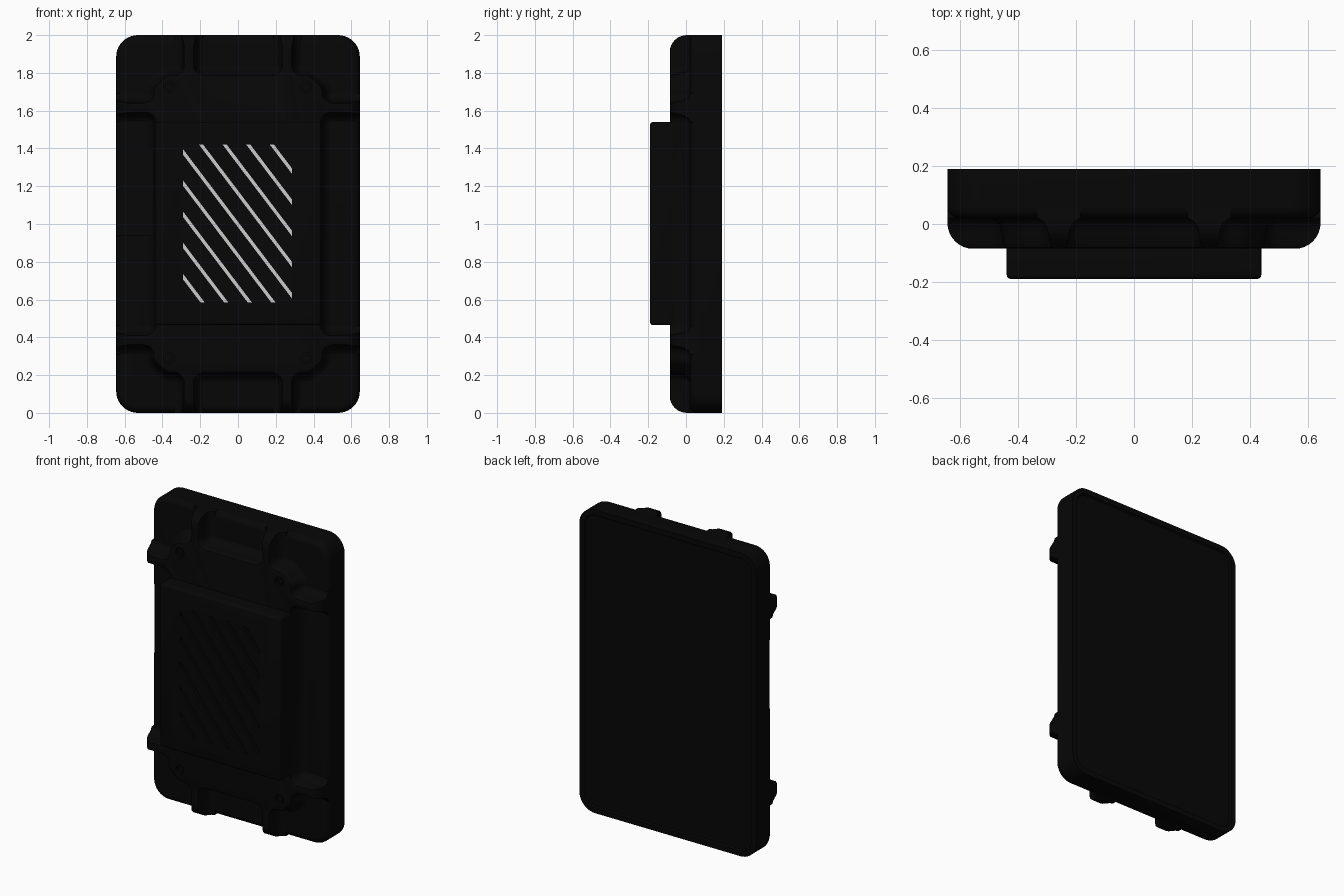
import bpy, bmesh, math
from mathutils import Vector

if "Cube" in bpy.data.objects:
    bpy.data.objects.remove(bpy.data.objects["Cube"])


def material(name, v):
    m = bpy.data.materials.new(name)
    m.diffuse_color = (v, v, v, 1)
    m.use_nodes = True
    m.node_tree.nodes["Principled BSDF"].inputs["Base Color"].default_value = m.diffuse_color
    return m


BLACK = material("black_plastic", 0.002)
GREY = material("grey_backing", 0.55)


def add(name, bm, mat=None):
    bmesh.ops.recalc_face_normals(bm, faces=bm.faces[:])
    me = bpy.data.meshes.new(name)
    bm.to_mesh(me)
    bm.free()
    ob = bpy.data.objects.new(name, me)
    bpy.context.collection.objects.link(ob)
    if mat:
        me.materials.append(mat)
    return ob


def box(name, lo, hi, mat=None, bevel=0):
    bm = bmesh.new()
    bmesh.ops.create_cube(bm, size=1)
    for v in bm.verts:
        v.co = [(a + b) / 2 + c * (b - a) for a, b, c in zip(lo, hi, v.co)]
    if bevel:
        bmesh.ops.bevel(bm, geom=bm.edges[:], offset=bevel, segments=3,
                        profile=0.5, affect='EDGES')
    return add(name, bm, mat)


def rounded(corners, n=7):
    """Round each (x, z, radius) corner of a closed outline with an arc."""
    out = []
    for i, (x, z, r) in enumerate(corners):
        p = Vector((x, z))
        a = (Vector(corners[i - 1][:2]) - p).normalized()
        b = (Vector(corners[(i + 1) % len(corners)][:2]) - p).normalized()
        if not r:
            out.append(p)
            continue
        half = a.angle(b) / 2
        c = p + (a + b).normalized() * (r / math.sin(half))
        t = r / math.tan(half)
        u, w = (p + a * t - c).normalized(), (p + b * t - c).normalized()
        out += [c + u.slerp(w, k / n).normalized() * r for k in range(n + 1)]
    return out


def offset(pts, d):
    """Move a clockwise outline outward by d."""
    out = []
    for i, p in enumerate(pts):
        e = (p - pts[i - 1]).normalized()
        f = (pts[(i + 1) % len(pts)] - p).normalized()
        n1, n2 = Vector((-e.y, e.x)), Vector((-f.y, f.x))
        m = (n1 + n2).normalized()
        out.append(p + m * (d / max(m.dot(n1), .5)))
    return out


def loft(name, outline, profile, mat=None):
    """Stack offset copies of an outline at the (offset, y) profile steps."""
    bm = bmesh.new()
    rings = [[bm.verts.new((p.x, y, 1 + p.y)) for p in offset(outline, d)]
             for d, y in profile]
    n = len(outline)
    for r, s in zip(rings, rings[1:]):
        for i in range(n):
            bm.faces.new((r[i], r[(i + 1) % n], s[(i + 1) % n], s[i]))
    bm.faces.new(rings[0])
    bm.faces.new(rings[-1])
    return add(name, bm, mat)


def boolean(ob, tool, op='DIFFERENCE'):
    m = ob.modifiers.new("cut", 'BOOLEAN')
    m.operation, m.object, m.solver = op, tool, 'EXACT'
    bpy.context.view_layer.objects.active = ob
    bpy.ops.object.modifier_apply(modifier=m.name)


def front_arc(r, y):
    steps = [math.pi / 2 * k / 8 for k in range(9)]
    return [(-r * (1 - math.sin(t)), y + r * (1 - math.cos(t))) for t in steps]


# rounded case shell with a shallow inset back panel
W = 0.645
case_line = rounded([(-W, 1, .115), (W, 1, .115), (W, -1, .115), (-W, -1, .115)], 10)
case = loft("case_body", case_line,
            front_arc(.04, .02) + [(0, .19), (-.035, .19), (-.042, .18)], BLACK)

# raised frame with eight ribs, trimmed to the rounded envelope of the case
Q = [(.23, .79, .052), (.23, 1.15, 0), (.29, 1.15, 0), (.29, .79, .052),
     (.375, .79, .05), (.45, .725, .05), (.45, .645, .05), (.8, .645, 0),
     (.8, .585, 0), (.44, .585, .052)]
R = Q[::-1]
frame_line = rounded(Q + [(x, -z, r) for x, z, r in R]
                     + [(-x, -z, r) for x, z, r in Q]
                     + [(-x, z, r) for x, z, r in R])
frame = loft("ribbed_frame", frame_line,
             [(-.016, -.085), (-.006, -.081), (0, -.07), (.006, -.03), (.013, -.005),
              (.026, .012), (.045, .021), (.045, .1)], BLACK)
envelope = loft("envelope", case_line, front_arc(.09, -.086) + [(0, .15)])
boolean(frame, envelope, 'INTERSECT')

# notch along the left edge
notch = box("notch_cutter", (-.8, -.2, .94), (-.447, .05, 1.4))
boolean(case, notch)
boolean(frame, notch)
helpers = [envelope, notch]

# four sunken screws
screws = []
for x in (-.365, .36):
    for z in (.29, 1.725):
        for name, r, y0, y1 in (("screw_hole", .03, -.2, -.065),
                                ("screw", .019, -.075, -.05)):
            bpy.ops.mesh.primitive_cylinder_add(
                vertices=24, radius=r, depth=y1 - y0,
                location=(x, (y0 + y1) / 2, z), rotation=(math.pi / 2, 0, 0))
            ob = bpy.context.object
            ob.name = name
            if name == "screw":
                ob.data.materials.append(BLACK)
                screws.append(ob)
            else:
                # evaluate the new cutter's placement before using it
                bpy.context.view_layer.update()
                boolean(frame, ob)
                helpers.append(ob)

# centre block with diagonal vent slots
block = box("vent_block", (-.44, -.19, .465), (.44, -.04, 1.54), BLACK, .014)
bm = bmesh.new()
SL, H = 1.32, .015
for k in range(9):
    z0 = .72 + .165 * k
    ends = [(x, z0 - SL * (x + .29)) for x in (-1.2, 1.2)]
    prof = [(x, z + s) for (x, z), ss in zip(ends, ((-H, H), (H, -H))) for s in ss]
    a, b = [[bm.verts.new((x, y, z)) for x, z in prof] for y in (-.3, -.07)]
    bm.faces.new(a)
    bm.faces.new(b[::-1])
    for i in range(4):
        bm.faces.new((a[i], b[i], b[(i + 1) % 4], a[(i + 1) % 4]))
for co, no in (((-.29, 0, 0), (-1, 0, 0)), ((.285, 0, 0), (1, 0, 0)),
               ((0, 0, .585), (0, 0, -1)), ((0, 0, 1.42), (0, 0, 1))):
    bmesh.ops.bisect_plane(bm, geom=bm.verts[:] + bm.edges[:] + bm.faces[:],
                           plane_co=co, plane_no=no, clear_outer=True)
    bmesh.ops.holes_fill(bm, edges=[e for e in bm.edges if e.is_boundary], sides=0)
slots = add("slot_cutter", bm)
boolean(block, slots)
helpers.append(slots)

# light backing seen through the slots
backing = box("vent_backing", (-.31, -.095, .565), (.31, -.06, 1.44), GREY)

for h in helpers:
    bpy.data.objects.remove(h)

# smooth shading with crisp edges
bpy.ops.object.select_all(action='DESELECT')
for ob in [case, frame, block] + screws:
    ob.select_set(True)
bpy.context.view_layer.objects.active = case
bpy.ops.object.shade_smooth_by_angle(angle=math.radians(35))
